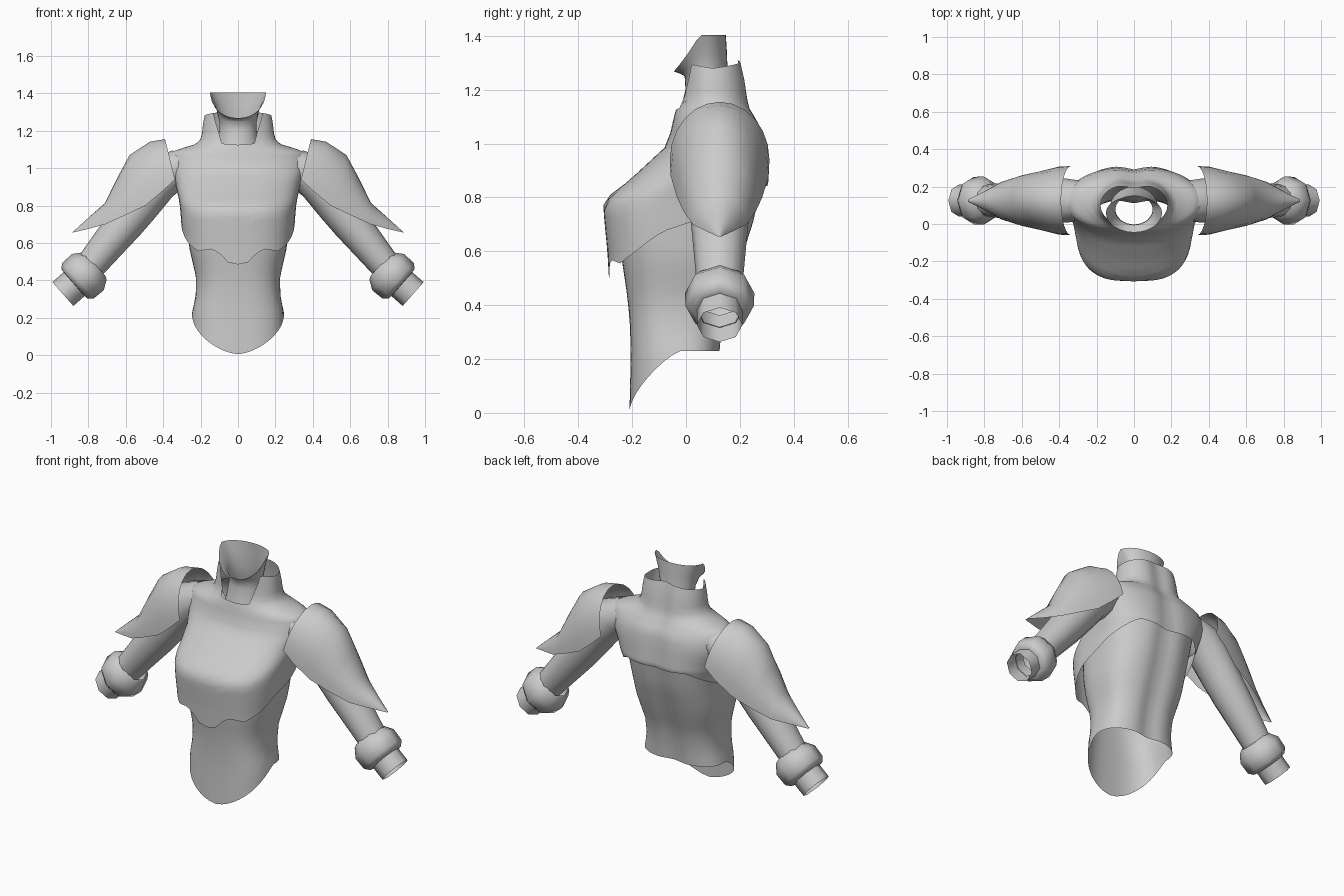
import bpy, bmesh, math
from mathutils import Vector

if "Cube" in bpy.data.objects:
    bpy.data.objects.remove(bpy.data.objects["Cube"])

grey = bpy.data.materials.new("light_grey")
grey.diffuse_color = (0.6, 0.6, 0.6, 1)
grey.use_nodes = True
grey.node_tree.nodes["Principled BSDF"].inputs["Base Color"].default_value = grey.diffuse_color


def surface(name, rows, wrap=True, mirror=False):
    """Skin a list of point rows with quads."""
    bm = bmesh.new()
    grid = [[bm.verts.new(p) for p in row] for row in rows]
    n = len(rows[0])
    for a, b in zip(grid, grid[1:]):
        for i in range(n if wrap else n - 1):
            j = (i + 1) % n
            bm.faces.new((a[i], a[j], b[j], b[i]))
    bmesh.ops.remove_doubles(bm, verts=bm.verts, dist=0.0005)
    bmesh.ops.recalc_face_normals(bm, faces=bm.faces)
    me = bpy.data.meshes.new(name)
    bm.to_mesh(me)
    bm.free()
    me.materials.append(grey)
    ob = bpy.data.objects.new(name, me)
    bpy.context.collection.objects.link(ob)
    bpy.ops.object.select_all(action='DESELECT')
    ob.select_set(True)
    bpy.context.view_layer.objects.active = ob
    bpy.ops.object.shade_smooth_by_angle(angle=math.radians(60))
    if mirror:
        ob.modifiers.new("both_sides", 'MIRROR')
    return ob


def mix(a, b, t):
    return a + (b - a) * t


def look(table, t, col=1):
    """Linear lookup of one column in a table sorted by its first column."""
    if t <= table[0][0]:
        return table[0][col]
    for p, q in zip(table, table[1:]):
        if t <= q[0]:
            return mix(p[col], q[col], (t - p[0]) / (q[0] - p[0]))
    return table[-1][col]


def body_point(shape, deg, z):
    """Point at an angle from the front; shape rows: z, half width, front, back, middle, squareness."""
    hx, yf, yb, yc, p = (look(shape, z, c) for c in range(1, 6))
    s, c = math.sin(math.radians(deg)), math.cos(math.radians(deg))
    x = math.copysign(abs(s) ** p, s) * hx
    y = yc + abs(c) ** p * ((yf - yc) if c > 0 else (yb - yc))
    if c < 0:  # spine groove
        y -= 0.02 * math.exp(-(x / 0.06) ** 2)
    return (x, y, z)


N = 64
ANGLES = [360 * i / N for i in range(N)]


def fold(deg):
    return min(deg, 360 - deg)


# Bodice: fitted waist with a pointed front hem
bodice = [(0.0, 0.25, -0.21, 0.12, -0.02, 0.75), (0.22, 0.247, -0.205, 0.13, -0.02, 0.75),
          (0.32, 0.226, -0.208, 0.14, -0.02, 0.75), (0.42, 0.225, -0.216, 0.16, -0.01, 0.75),
          (0.58, 0.262, -0.24, 0.215, 0.0, 0.75), (0.72, 0.272, -0.25, 0.26, 0.0, 0.75),
          (0.9, 0.29, -0.14, 0.295, 0.05, 0.8)]


def bodice_hem(d):
    return 0.005 + 0.225 * min(1, fold(d) / 90) ** 1.2


surface("bodice", [[body_point(bodice, d, mix(bodice_hem(d), 0.9, k / 14)) for d in ANGLES]
                   for k in range(15)])

# Jacket: bust, shoulders and standing collar
jacket = [(0.48, 0.285, -0.285, 0.18, -0.03, 0.72), (0.6, 0.295, -0.292, 0.22, -0.02, 0.72),
          (0.7, 0.303, -0.302, 0.26, -0.02, 0.72), (0.77, 0.308, -0.308, 0.285, -0.01, 0.72),
          (0.81, 0.312, -0.282, 0.30, 0.0, 0.72), (0.86, 0.322, -0.215, 0.312, 0.04, 0.75),
          (0.92, 0.335, -0.15, 0.308, 0.09, 0.8), (0.985, 0.36, -0.08, 0.303, 0.11, 0.85),
          (1.04, 0.37, -0.058, 0.295, 0.12, 0.95), (1.085, 0.36, -0.048, 0.27, 0.12, 1.0),
          (1.11, 0.29, -0.042, 0.257, 0.12, 1.0), (1.13, 0.22, -0.036, 0.247, 0.11, 0.95),
          (1.16, 0.195, -0.02, 0.24, 0.1, 0.9), (1.24, 0.187, -0.01, 0.228, 0.1, 0.9),
          (1.31, 0.172, -0.01, 0.212, 0.1, 0.9)]
hem = [(0, 0.485), (7, 0.50), (13, 0.55), (23, 0.568), (40, 0.555), (60, 0.60),
       (85, 0.68), (110, 0.76), (150, 0.85), (180, 0.84)]
collar_top = [(0, 1.125), (22, 1.13), (34, 1.22), (46, 1.295), (90, 1.28), (180, 1.31)]


def jacket_z(d, z):
    if z < 0.92:
        return mix(look(hem, fold(d)), 0.92, (z - 0.48) / 0.44)
    if z > 1.11:
        return mix(1.11, look(collar_top, fold(d)), (z - 1.11) / 0.2)
    return z


levels = [0.48, 0.53, 0.58, 0.63, 0.68, 0.73, 0.77, 0.81, 0.85, 0.89, 0.92, 0.95, 0.985,
          1.01, 1.04, 1.065, 1.085, 1.1, 1.11, 1.13, 1.16, 1.2, 1.24, 1.28, 1.31]
surface("jacket", [[body_point(jacket, d, jacket_z(d, z)) for d in ANGLES] for z in levels])

# Neck: narrow tube flaring to the jaw rim, which drops to the chin
neck = []
for z, hx, yf, yb in [(1.04, 0.13, -0.04, 0.2), (1.13, 0.11, -0.02, 0.18),
                      (1.2, 0.1, -0.002, 0.165), (1.25, 0.1, -0.005, 0.155)]:
    neck.append([(hx * math.sin(math.radians(d)),
                  (yf + yb) / 2 - (yb - yf) / 2 * math.cos(math.radians(d)), z) for d in ANGLES[::2]])
rim = []
for d in ANGLES[::2]:
    s, c = math.sin(math.radians(d)), math.cos(math.radians(d))
    rim.append((0.15 * s, 0.06 - c * (0.105 if c > 0 else 0.088),
                1.268 + 0.136 * min(1, fold(d) / 85) ** 2))
neck.append([tuple(mix(u, v, w) for u, v, w in zip(a, b, (0.4, 0.4, 0.55)))
             for a, b in zip(neck[-1], rim)])
neck.append(rim)
surface("neck", neck)

# Arms: rings strung along the arm in the x-z plane
ARM_Y = 0.125


def ring(x, z, r, dx, dz, sides, ry=1.0):
    out = Vector((-dz, 0, dx)).normalized()
    return [Vector((x, ARM_Y, z)) + out * r * math.cos(2 * math.pi * i / sides)
            + Vector((0, r * ry * math.sin(2 * math.pi * i / sides), 0)) for i in range(sides)]


surface("sleeve", [ring(x, z, r, 0.65, -0.76, 12, 1.05) for x, z, r in
                   [(0.27, 1.03, 0.10), (0.36, 0.99, 0.112), (0.44, 0.915, 0.112),
                    (0.52, 0.81, 0.107), (0.60, 0.71, 0.102), (0.69, 0.60, 0.092),
                    (0.80, 0.465, 0.08)]], mirror=True)


def wrist_part(name, profile):
    surface(name, [ring(0.824 + 0.75 * s, 0.426 - 0.66 * s, r, 0.75, -0.66, 8)
                   for s, r in profile], mirror=True)


wrist_part("bracelet", [(-0.085, 0.082), (-0.075, 0.098), (-0.028, 0.129), (0.043, 0.127),
                        (0.068, 0.105), (0.07, 0.082)])
wrist_part("cuff", [(0.0, 0.085), (0.15, 0.085)])

# Shoulder guards: arched shells tapering to a point
# rows: ridge x, ridge z, edge x, edge z, half width
guard = [(0.39, 1.155, 0.337, 0.94, 0.185), (0.47, 1.142, 0.40, 0.88, 0.182),
         (0.58, 1.07, 0.495, 0.80, 0.158), (0.65, 0.94, 0.60, 0.75, 0.135),
         (0.71, 0.815, 0.71, 0.70, 0.10), (0.80, 0.735, 0.80, 0.675, 0.05),
         (0.888, 0.655, 0.888, 0.655, 0.0)]
rows = []
for rx, rz, ex, ez, hw in guard:
    row = []
    for i in range(13):
        t = math.radians(-90 + 15 * i)
        row.append((mix(ex, rx, math.cos(t)), ARM_Y + hw * math.sin(t), mix(ez, rz, math.cos(t))))
    rows.append(row)


def shell(name, rows):
    """Skin the guard rows, closing the last row into a point."""
    bm_rows = rows[:-1] + [[(p[0], ARM_Y + 0.001 * (i - 6), p[2]) for i, p in enumerate(rows[-1])]]
    return surface(name, bm_rows, wrap=False, mirror=True)


shell("shoulder_guard", rows)
